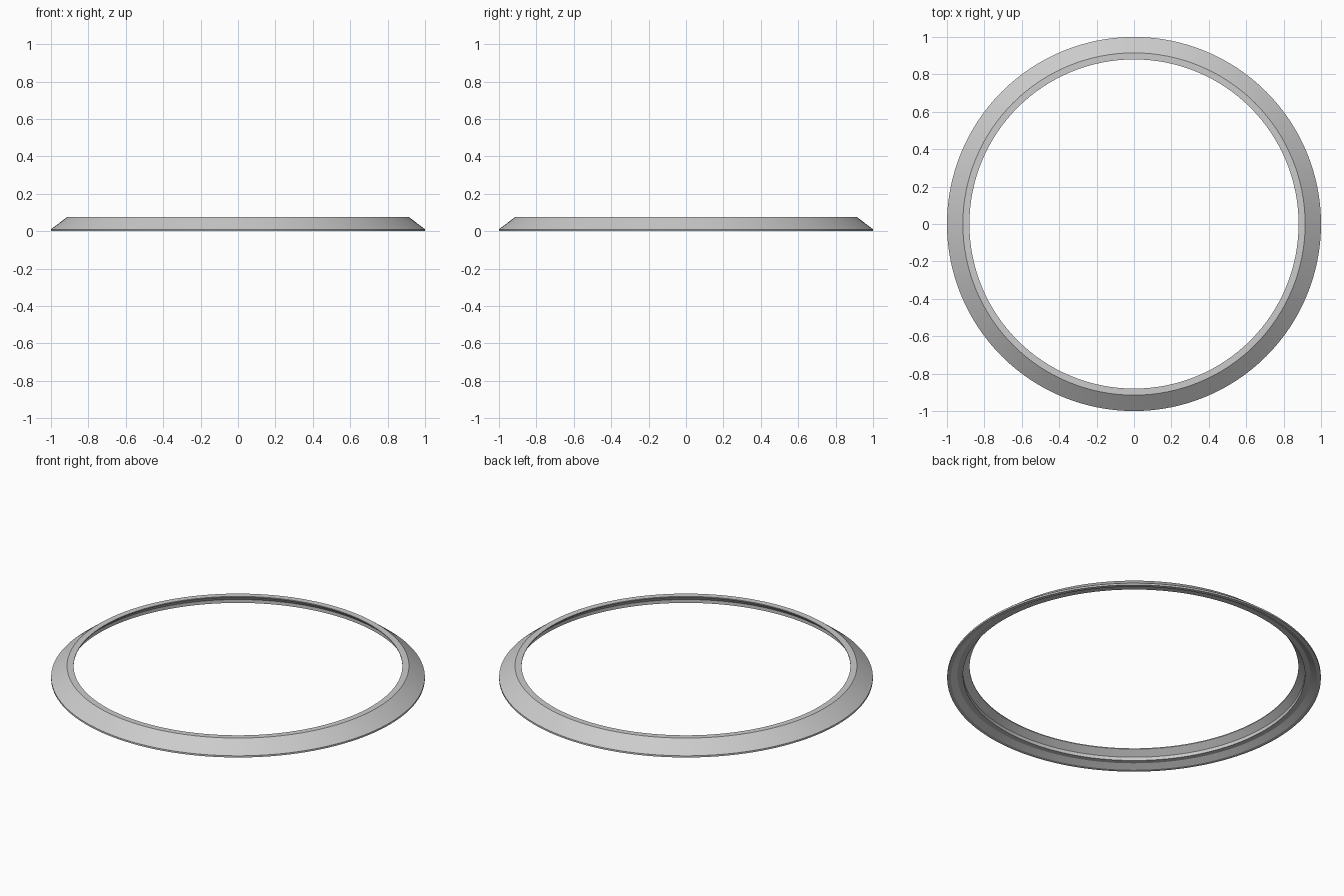
import bpy
import bmesh
import math

cube = bpy.data.objects.get("Cube")
if cube:
    bpy.data.objects.remove(cube, do_unlink=True)

SEGMENTS = 128

# Light grey finish
grey = bpy.data.materials.new("light_grey")
grey.use_nodes = True
colour = (0.6, 0.6, 0.6, 1.0)
grey.diffuse_color = colour
grey.node_tree.nodes["Principled BSDF"].inputs["Base Color"].default_value = colour

# Closed cross-section as (radius, height): outer bevel, flat lip, stepped underside
section = [
    (1.0, 0.0), (1.0, 0.01), (0.915, 0.075), (0.88, 0.075),
    (0.88, 0.07), (0.915, 0.04), (0.915, 0.02), (0.945, 0.02), (0.98, 0.0),
]


def lathe(name, profile, material):
    """Revolve a closed profile around the z axis."""
    bm = bmesh.new()
    rings = []
    for i in range(SEGMENTS):
        a = math.tau * i / SEGMENTS
        rings.append([bm.verts.new((r * math.cos(a), r * math.sin(a), z))
                      for r, z in profile])
    for i, ring in enumerate(rings):
        following = rings[(i + 1) % SEGMENTS]
        for j in range(len(profile)):
            k = (j + 1) % len(profile)
            bm.faces.new((ring[j], following[j], following[k], ring[k]))
    bmesh.ops.recalc_face_normals(bm, faces=bm.faces)
    mesh = bpy.data.meshes.new(name)
    bm.to_mesh(mesh)
    bm.free()
    mesh.materials.append(material)
    obj = bpy.data.objects.new(name, mesh)
    bpy.context.collection.objects.link(obj)
    return obj


# Bevelled trim ring, smooth around and crisp at the profile corners
ring = lathe("trim_ring", section, grey)
bpy.ops.object.select_all(action="DESELECT")
ring.select_set(True)
bpy.context.view_layer.objects.active = ring
bpy.ops.object.shade_smooth_by_angle(angle=math.radians(20))
